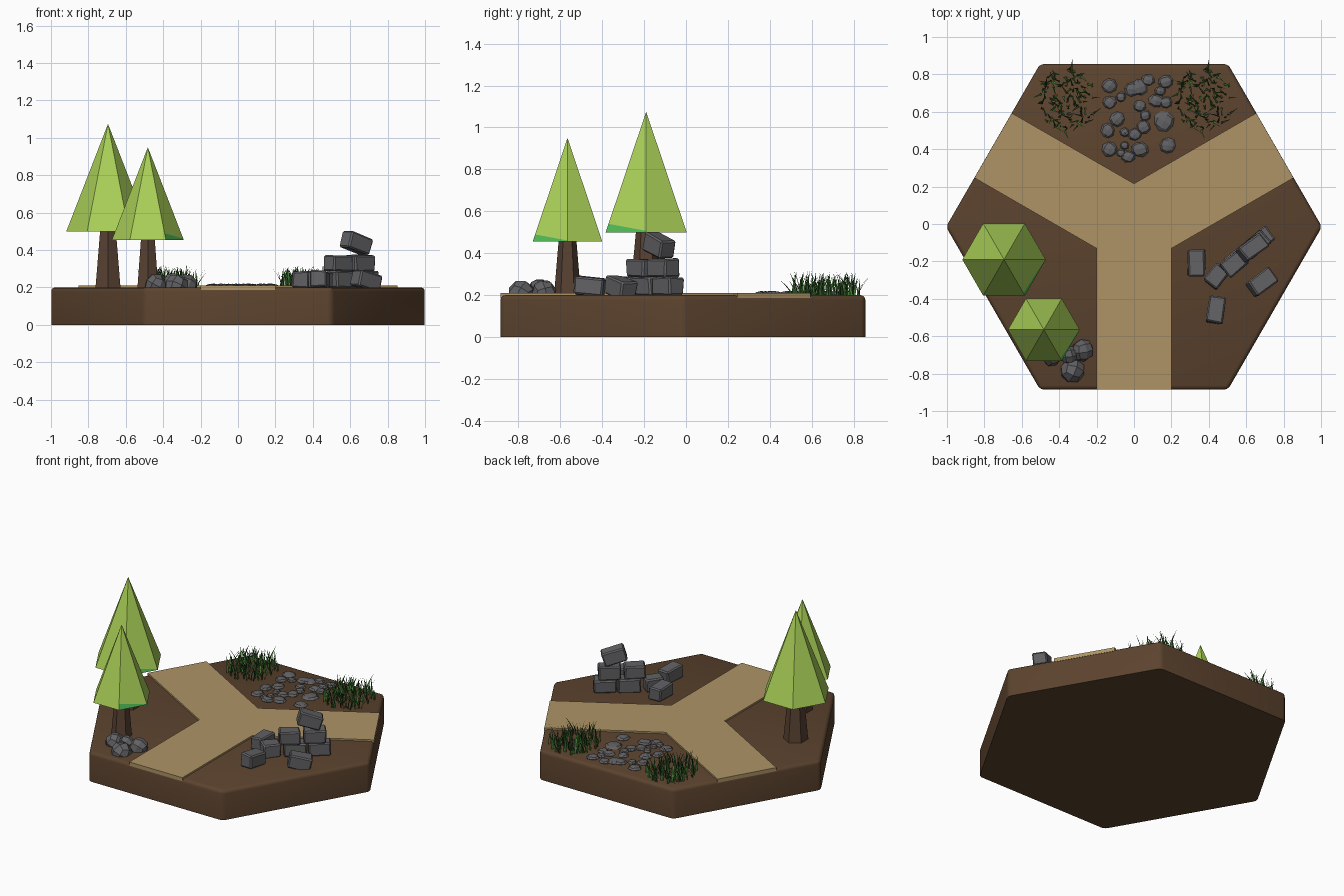
import bpy, bmesh, math, random
from mathutils import Vector, Matrix

if "Cube" in bpy.data.objects:
    bpy.data.objects.remove(bpy.data.objects["Cube"])

random.seed(7)
CY = -0.015   # y of the tile centre
TOP = 0.2     # tile surface height


def material(name, *rgb):
    lin = [((c / 255 + 0.055) / 1.055) ** 2.4 for c in rgb]
    m = bpy.data.materials.new(name)
    m.diffuse_color = (*lin, 1)
    m.use_nodes = True
    m.node_tree.nodes["Principled BSDF"].inputs["Base Color"].default_value = m.diffuse_color
    return m


SOIL = material("soil_brown", 92, 67, 46)
SAND = material("path_sand", 174, 148, 102)
BARK = material("bark_brown", 88, 65, 50)
LEAF = material("leaf_lime", 170, 208, 88)
LEAF2 = material("leaf_green", 80, 185, 85)
STONE = material("stone_grey", 98, 98, 101)
GRASS = material("grass_green", 70, 130, 52)
GRASS2 = material("grass_dark", 42, 78, 34)


def make(name, bm, *mats):
    bmesh.ops.recalc_face_normals(bm, faces=bm.faces[:])
    me = bpy.data.meshes.new(name)
    bm.to_mesh(me)
    bm.free()
    for m in mats:
        me.materials.append(m)
    ob = bpy.data.objects.new(name, me)
    bpy.context.collection.objects.link(ob)
    return ob


def polar(r, deg, z=0.0, c=(0, 0)):
    a = math.radians(deg)
    return Vector((c[0] + r * math.cos(a), c[1] + r * math.sin(a), z))


def prism(bm, pts, z0, z1):
    low = [bm.verts.new((p[0], p[1], z0)) for p in pts]
    high = [bm.verts.new((p[0], p[1], z1)) for p in pts]
    bm.faces.new(low[::-1])
    bm.faces.new(high)
    for i in range(len(pts)):
        bm.faces.new((low[i - 1], low[i], high[i], high[i - 1]))


# Hexagonal tile, rounded on top and at the corners
bm = bmesh.new()
prism(bm, [polar(1.005, 60 * i, 0, (0, CY)) for i in range(6)], 0, TOP)
edges = [e for e in bm.edges if max(v.co.z for v in e.verts) > 0.1]
bmesh.ops.bevel(bm, geom=edges, offset=0.022, segments=3, profile=0.5, affect='EDGES')
tile = make("hex_tile", bm, SOIL)
bpy.context.view_layer.objects.active = tile
tile.select_set(True)
bpy.ops.object.shade_smooth_by_angle(angle=math.radians(35))
tile.select_set(False)

# Three-armed path laid into the tile
bm = bmesh.new()
pts = []
for a in (30, 150, 270):
    d, s = polar(0.87, a), polar(0.2, a + 90)
    pts += [polar(0.231, a - 60), d - s, d + s]
prism(bm, [(p.x, p.y + CY) for p in pts], 0.186, 0.211)
make("path", bm, SAND)


# Trees: tapered trunk and six-sided canopy
def tree(n, x, y, r, z0, z1, r_base, r_top):
    bm = bmesh.new()
    bmesh.ops.create_cone(bm, cap_ends=True, segments=6, radius1=r_base, radius2=r_top,
                          depth=z0 + 0.01 - 0.19, matrix=Matrix.Translation((x, y, (z0 + 0.2) / 2)))
    make(f"trunk_{n}", bm, BARK)
    bm = bmesh.new()
    ring = [bm.verts.new(polar(r, 60 * i, z0, (x, y))) for i in range(6)]
    apex = bm.verts.new((x, y, z1))
    bm.faces.new(ring[::-1])
    for i in range(5):
        bm.faces.new((ring[i], ring[i + 1], apex))
    # small brighter wedge low on one facet
    p = bm.verts.new(ring[5].co.lerp(apex.co, 0.07))
    q = bm.verts.new(ring[0].co.lerp(apex.co, 0.012))
    bm.faces.new((p, q, apex))
    wedge = bm.faces.new((ring[5], ring[0], q, p))
    wedge.material_index = 1
    make(f"canopy_{n}", bm, LEAF, LEAF2)


tree(1, -0.695, -0.19, 0.223, 0.5, 1.075, 0.078, 0.048)
tree(2, -0.482, -0.565, 0.192, 0.455, 0.95, 0.065, 0.042)


# Rounded stones: a 3x3x3 faceted cube pushed towards a sphere
def stone(bm, loc, size, jitter, rot):
    grid = {}

    def vert(p):
        key = tuple(int(c) for c in p)
        if key not in grid:
            d = rot @ (Vector(key).normalized() * (1 + random.uniform(-jitter, jitter)))
            grid[key] = bm.verts.new([loc[i] + d[i] * size[i] for i in range(3)])
        return grid[key]

    for axis in range(3):
        for side in (-1, 1):
            for u in (-1, 0):
                for v in (-1, 0):
                    quad = []
                    for a, b in ((u, v), (u + 1, v), (u + 1, v + 1), (u, v + 1)):
                        p = [0, 0, 0]
                        p[axis], p[(axis + 1) % 3], p[(axis + 2) % 3] = side, a, b
                        quad.append(vert(p))
                    bm.faces.new(quad[::side])


def turn(z, y=0.0, x=0.0):
    r = math.radians
    return (Matrix.Rotation(r(z), 3, 'Z') @ Matrix.Rotation(r(y), 3, 'Y')
            @ Matrix.Rotation(r(x), 3, 'X'))


bm = bmesh.new()
for x, y, z, r in [(-0.44, -0.7, 0.215, 0.062), (-0.33, -0.785, 0.205, 0.068),
                   (-0.275, -0.675, 0.215, 0.06), (-0.35, -0.7, 0.23, 0.05)]:
    stone(bm, (x, y, z), (r, r, r), 0.06, turn(random.uniform(0, 90), 25, 15))
make("boulders", bm, STONE)

# Flat pebbles: x, y, radius in hundredths
PEBBLES = [(-13, 74, 3.6), (3, 73, 3.6), (7.5, 77, 3), (17, 76, 3.4), (14, 71, 2.5), (-1, 72, 3.5),
           (-13, 65, 3), (-7, 68, 2.2), (12, 66, 3.5), (17, 65, 3), (-9, 56, 3.5), (-14, 50, 3.2),
           (6, 58, 2.4), (16, 55, 4.6), (5, 52, 3.2), (0.5, 48, 3.2), (-5, 49, 2.2), (-13, 40, 3.4),
           (-5, 42, 2), (-3, 36, 3.2), (3, 40, 4), (18, 42, 3.6), (-7, 38, 2), (3, 63, 2.8)]
bm = bmesh.new()
for x, y, r in PEBBLES:
    r *= 0.012
    stone(bm, (x / 100, y / 100, 0.203), (r, r * random.uniform(0.85, 1.1), 0.018), 0.08,
          turn(random.uniform(0, 90)))
make("pebbles", bm, STONE)

# Ruined wall: x, y, z, length, turn, tilt
BLOCKS = [(0.44, -0.28, 0.242, 0.115, 52, 0), (0.558, -0.182, 0.242, 0.14, 39, 0),
          (0.675, -0.088, 0.242, 0.14, 39, 0), (0.535, -0.212, 0.33, 0.13, 39, 0),
          (0.655, -0.108, 0.33, 0.14, 40, 0), (0.632, -0.128, 0.437, 0.145, 37, 17),
          (0.335, -0.21, 0.242, 0.14, 90, 0), (0.44, -0.46, 0.242, 0.14, 81, 5),
          (0.685, -0.31, 0.236, 0.145, 36, 14)]
bm = bmesh.new()
for x, y, z, length, a, tilt in BLOCKS:
    m = Matrix.Translation((x, y, z)) @ turn(a, tilt).to_4x4() @ Matrix.Diagonal((length, 0.092, 0.088, 1))
    for v in bmesh.ops.create_cube(bm, size=1, matrix=m)["verts"]:
        v.co += Vector([random.uniform(-0.004, 0.004) for _ in range(3)])
bmesh.ops.bevel(bm, geom=bm.edges[:], offset=0.008, segments=1, affect='EDGES')
make("ruined_wall", bm, STONE)


# Grass clumps: bent tapering blades, one layout used twice
def blade(bm, x, y, a, h, lean, w, mat):
    out, side = polar(1, a), polar(w, a + random.uniform(60, 120))
    prev = None
    for t, k in ((0, 1), (0.4, 0.85), (0.75, 0.55)):
        c = Vector((x, y, 0)) + out * lean * t * t
        c.z = TOP - 0.005 + h * t
        cur = (bm.verts.new(c - side * k), bm.verts.new(c + side * k))
        if prev:
            bm.faces.new((prev[0], prev[1], cur[1], cur[0])).material_index = mat
        prev = cur
    tip = bm.verts.new((x + out.x * lean, y + out.y * lean, TOP + h))
    bm.faces.new((prev[0], prev[1], tip)).material_index = mat


bm = bmesh.new()
for i in range(130):
    p = polar(0.155 * math.sqrt(random.random()), random.uniform(0, 360))
    blade(bm, p.x, p.y * 1.05, random.uniform(0, 360), random.uniform(0.06, 0.12),
          random.uniform(0.01, 0.06), random.uniform(0.004, 0.007), int(i % 5 > 2))
blade(bm, 0.02, 0.15, 85, 0.095, 0.07, 0.006, 0)
clump = make("grass_left", bm, GRASS, GRASS2)
clump.location = (-0.355, 0.665, 0)
other = clump.copy()
other.name = "grass_right"
other.location.x = 0.375
bpy.context.collection.objects.link(other)
